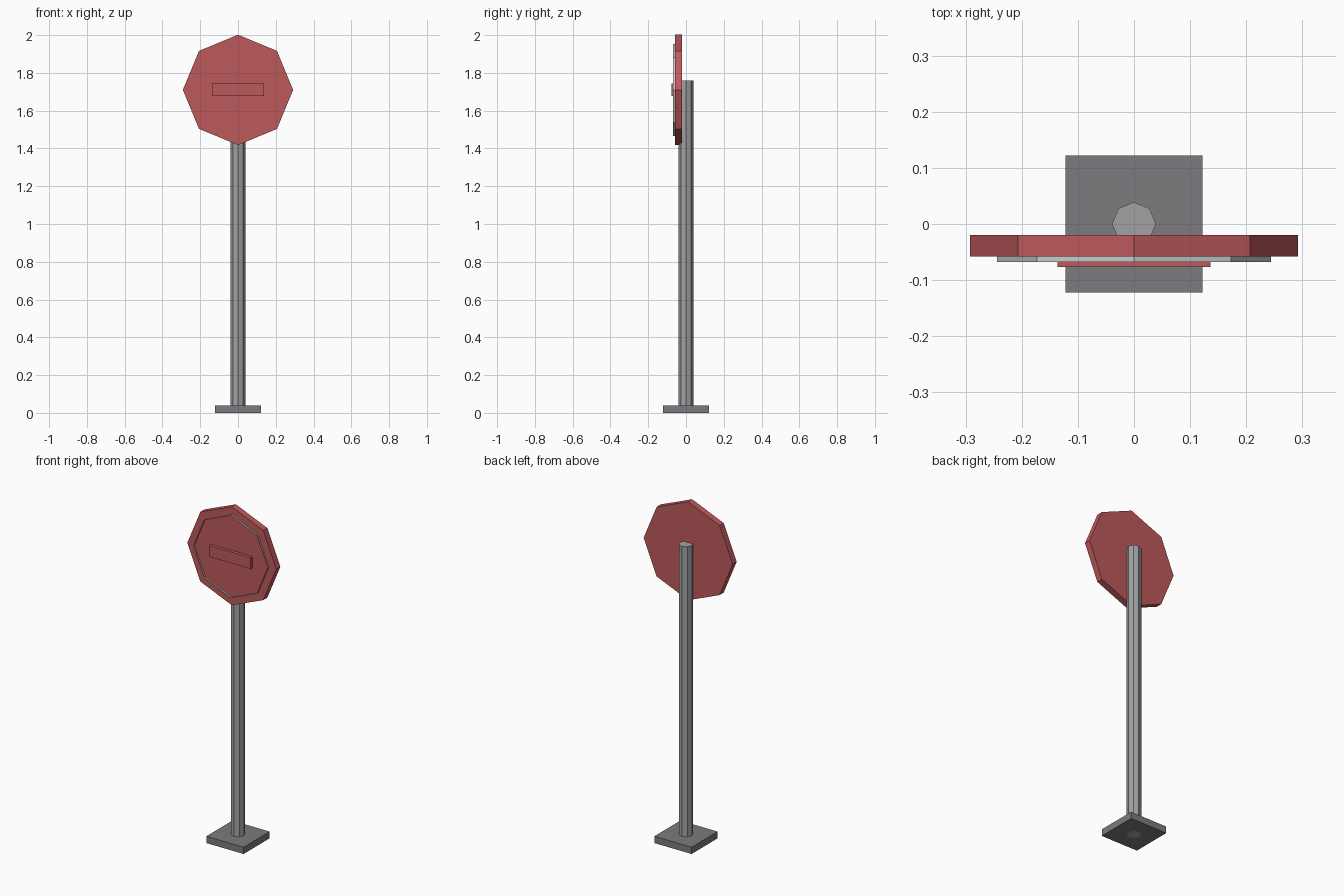
import bpy
from math import pi

if "Cube" in bpy.data.objects:
    bpy.data.objects.remove(bpy.data.objects["Cube"])


def material(name, colour):
    mat = bpy.data.materials.new(name)
    mat.diffuse_color = (*colour, 1)
    mat.use_nodes = True
    mat.node_tree.nodes["Principled BSDF"].inputs["Base Color"].default_value = mat.diffuse_color
    return mat


red = material("sign_red", (0.51, 0.10, 0.105))
steel = material("post_grey", (0.36, 0.36, 0.365))
dark = material("base_grey", (0.20, 0.20, 0.215))
white = material("border_white", (0.80, 0.80, 0.78))

SIGN_Z = 1.71


def finish(name, mat):
    ob = bpy.context.object
    ob.name = name
    bpy.ops.object.transform_apply(location=False, rotation=True, scale=True)
    ob.data.materials.append(mat)
    return ob


def box(name, centre, size, mat):
    bpy.ops.mesh.primitive_cube_add(size=1, location=centre)
    bpy.context.object.scale = size
    return finish(name, mat)


def octagon(name, radius, depth, centre, mat, facing_front=False, fill='NGON'):
    rot = (pi / 2, 0, 0) if facing_front else (0, 0, 0)
    bpy.ops.mesh.primitive_cylinder_add(vertices=8, radius=radius, depth=depth,
                                        location=centre, rotation=rot,
                                        end_fill_type=fill)
    return finish(name, mat)


# Square foot and eight-sided post
box("base_plate", (0, 0, 0.02), (0.244, 0.244, 0.04), dark)
octagon("post", 0.039, 1.76, (0, 0, 0.88), steel)

# Octagonal panel with a point at the top
octagon("sign_panel", 0.292, 0.038, (0, -0.039, SIGN_Z), red, True)

# Thin open border wall standing on the panel front
octagon("sign_border", 0.244, 0.010, (0, -0.063, SIGN_Z), white, True, 'NOTHING')

# Raised bar in the middle of the panel
box("sign_bar", (0, -0.067, SIGN_Z), (0.273, 0.020, 0.066), red)
